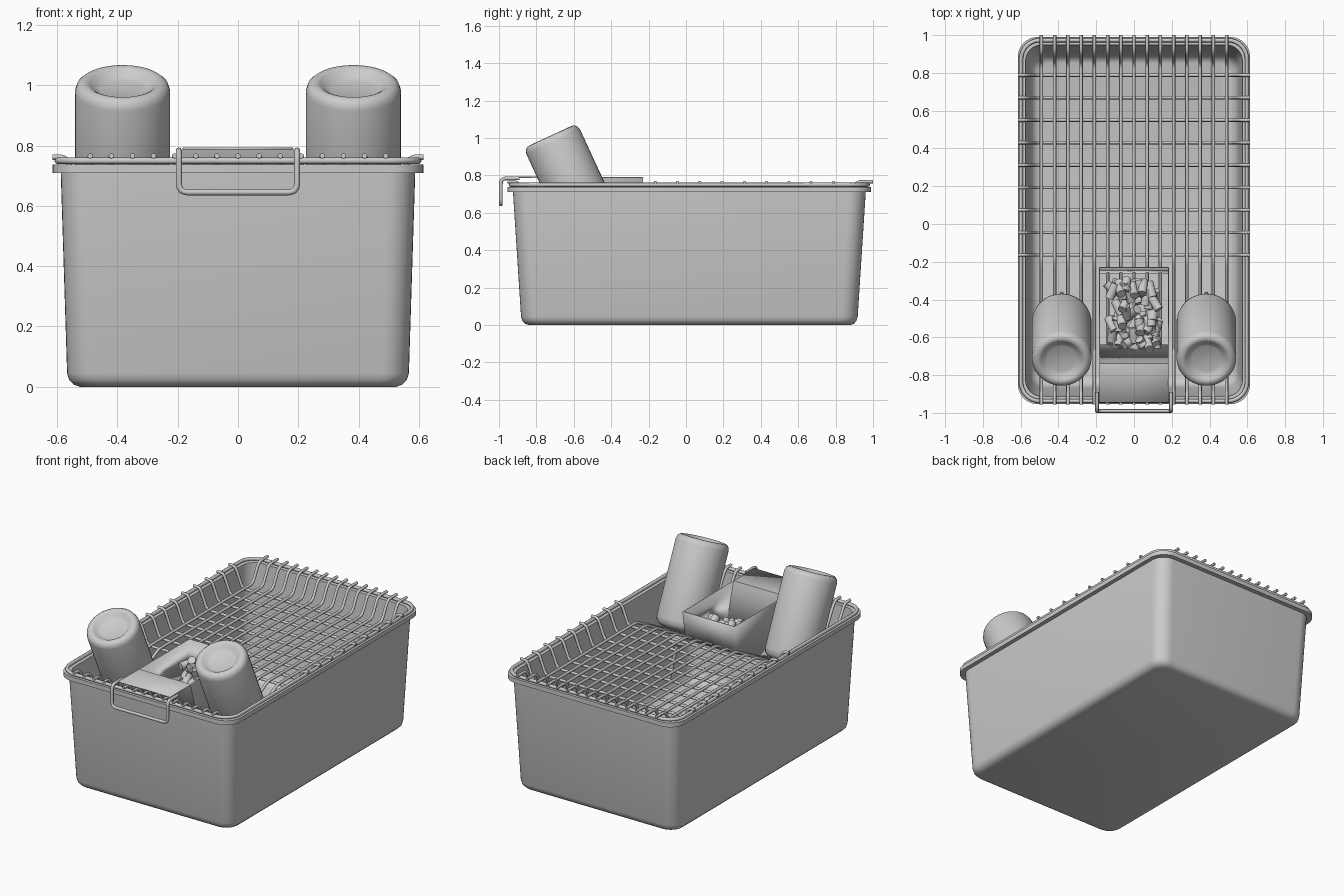
import bpy, bmesh, math, random
from mathutils import Vector, Matrix

if "Cube" in bpy.data.objects:
    bpy.data.objects.remove(bpy.data.objects["Cube"])

random.seed(4)
CY = 0.018   # centre of the tub in y


def finish(name, bm, angle=35):
    bmesh.ops.recalc_face_normals(bm, faces=bm.faces)
    me = bpy.data.meshes.new(name)
    bm.to_mesh(me)
    bm.free()
    for p in me.polygons:
        p.use_smooth = True
    me.set_sharp_from_angle(angle=math.radians(angle))
    ob = bpy.data.objects.new(name, me)
    bpy.context.collection.objects.link(ob)
    return ob


def rounded_rect(hx, hy, r, n=8):
    pts = []
    for i, (sx, sy) in enumerate([(1, 1), (-1, 1), (-1, -1), (1, -1)]):
        for k in range(n + 1):
            a = math.pi / 2 * (i + k / n)
            pts.append((sx * (hx - r) + r * math.cos(a),
                        CY + sy * (hy - r) + r * math.sin(a)))
    return pts


def loft(bm, rings, caps=True):
    rows = [[bm.verts.new(p) for p in ring] for ring in rings]
    n = len(rows[0])
    for a, b in zip(rows, rows[1:]):
        for i in range(n):
            bm.faces.new((a[i], a[(i + 1) % n], b[(i + 1) % n], b[i]))
    if caps:
        bm.faces.new(rows[0])
        bm.faces.new(rows[-1])


def fillet(points, r=0.03, n=4):
    pts = [Vector(p) for p in points]
    out = [pts[0]]
    for a, b, c in zip(pts, pts[1:], pts[2:]):
        p = b + (a - b).normalized() * min(r, (a - b).length * 0.45)
        q = b + (c - b).normalized() * min(r, (c - b).length * 0.45)
        for k in range(n + 1):
            t = k / n
            out.append(p * (1 - t) ** 2 + b * 2 * t * (1 - t) + q * t * t)
    return out + [pts[-1]]


def wires(name, paths, radius, cyclic=False):
    cu = bpy.data.curves.new(name, 'CURVE')
    cu.dimensions = '3D'
    cu.bevel_depth = radius
    cu.bevel_resolution = 2
    cu.use_fill_caps = True
    for path in paths:
        sp = cu.splines.new('POLY')
        sp.points.add(len(path) - 1)
        for pt, co in zip(sp.points, path):
            pt.co = (*co, 1)
        sp.use_cyclic_u = cyclic
        sp.use_smooth = True
    ob = bpy.data.objects.new(name, cu)
    bpy.context.collection.objects.link(ob)
    return ob


# Tub: outer wall, flat rim, inner wall and floor (half x, half y, corner radius, z)
sections = [(.525, .86, .07, 0), (.545, .88, .08, .007), (.56, .893, .085, .022),
            (.567, .90, .09, .045), (.588, .943, .09, .71), (.615, .972, .105, .71),
            (.615, .972, .105, .738), (.574, .93, .085, .738), (.552, .884, .08, .09),
            (.542, .874, .075, .055), (.522, .855, .07, .03), (.50, .835, .06, .022)]
bm = bmesh.new()
loft(bm, [[(x, y, z) for x, y in rounded_rect(hx, hy, r)] for hx, hy, r, z in sections])
finish("cage_tub", bm)

# Lid frame wire lying on the rim
wires("lid_frame", [[(x, y, .75) for x, y in rounded_rect(.598, .955, .10)]], .011, True)

# Lengthwise lid wires, dipping into the V-shaped hopper at the front
profile = [(-.955, .766), (-.90, .766), (-.84, .66), (-.68, .40),
           (-.20, .65), (.85, .65), (.91, .766), (1.0, .766)]
wires("lid_long_wires", [fillet([(.07 * k, y, z) for y, z in profile])
                         for k in range(-7, 8)], .009)

# Crosswise lid wires
cross = [(-.615, .762), (-.57, .762), (-.52, .634), (.52, .634), (.57, .762), (.615, .762)]
wires("lid_cross_wires", [fillet([(x, -.164 + .119 * k, z) for x, z in cross])
                          for k in range(9)], .009)

# Card holder loop hanging at the front
wires("card_holder", [fillet([(-.196, -.89, .784), (-.196, -.99, .784), (-.196, -.99, .645),
                              (.196, -.99, .645), (.196, -.99, .784), (.196, -.89, .784)])], .01)

# Feed hopper made of sheet: front shelf, ramp, back wall and two sides
outline = [(-.945, .79), (-.74, .79), (-.64, .45), (-.26, .60), (-.23, .79)]
bm = bmesh.new()
L = [bm.verts.new((-.182, y, z)) for y, z in outline]
R = [bm.verts.new((.182, y, z)) for y, z in outline]
for i in (0, 1, 3):
    bm.faces.new((L[i], L[i + 1], R[i + 1], R[i]))
bm.faces.new(L[1:])
bm.faces.new(R[1:])
hopper = finish("feed_hopper", bm)
mod = hopper.modifiers.new("thickness", 'SOLIDIFY')
mod.thickness = .007
mod.offset = 0

# Feed pellets heaped on the sloping wires
bm = bmesh.new()
for i in range(75):
    y = random.uniform(-.64, -.32)
    z = .45 + (y + .64) * .52 + random.uniform(.02, .12)
    rot = (Matrix.Rotation(random.gauss(0, .35), 4, 'Z')
           @ Matrix.Rotation(math.pi / 2 + random.gauss(0, .5), 4, 'X'))
    bmesh.ops.create_cone(bm, cap_ends=True, segments=14, radius1=.024, radius2=.024,
                          depth=.085,
                          matrix=Matrix.Translation((random.uniform(-.12, .12), y, z)) @ rot)
finish("feed_pellets", bm)

# Two inverted water bottles: (radius, distance below the base along the axis)
lathe = [(.001, .03), (.075, .03), (.09, .024), (.11, .006), (.122, 0), (.138, .003),
         (.151, .014), (.158, .035), (.158, .49), (.152, .52), (.13, .54), (.06, .56),
         (.055, .57), (.055, .63), (.02, .64), (.011, .65), (.011, .85), (.004, .86)]
for side, label in ((-1, "left"), (1, "right")):
    bm = bmesh.new()
    loft(bm, [[(r * math.cos(a), r * math.sin(a), -t)
               for a in (2 * math.pi * k / 40 for k in range(40))] for r, t in lathe])
    bottle = finish("water_bottle_" + label, bm, 45)
    bottle.location = (side * .383, -.725, 1.012)
    bottle.rotation_euler = (math.radians(24.8), 0, 0)
